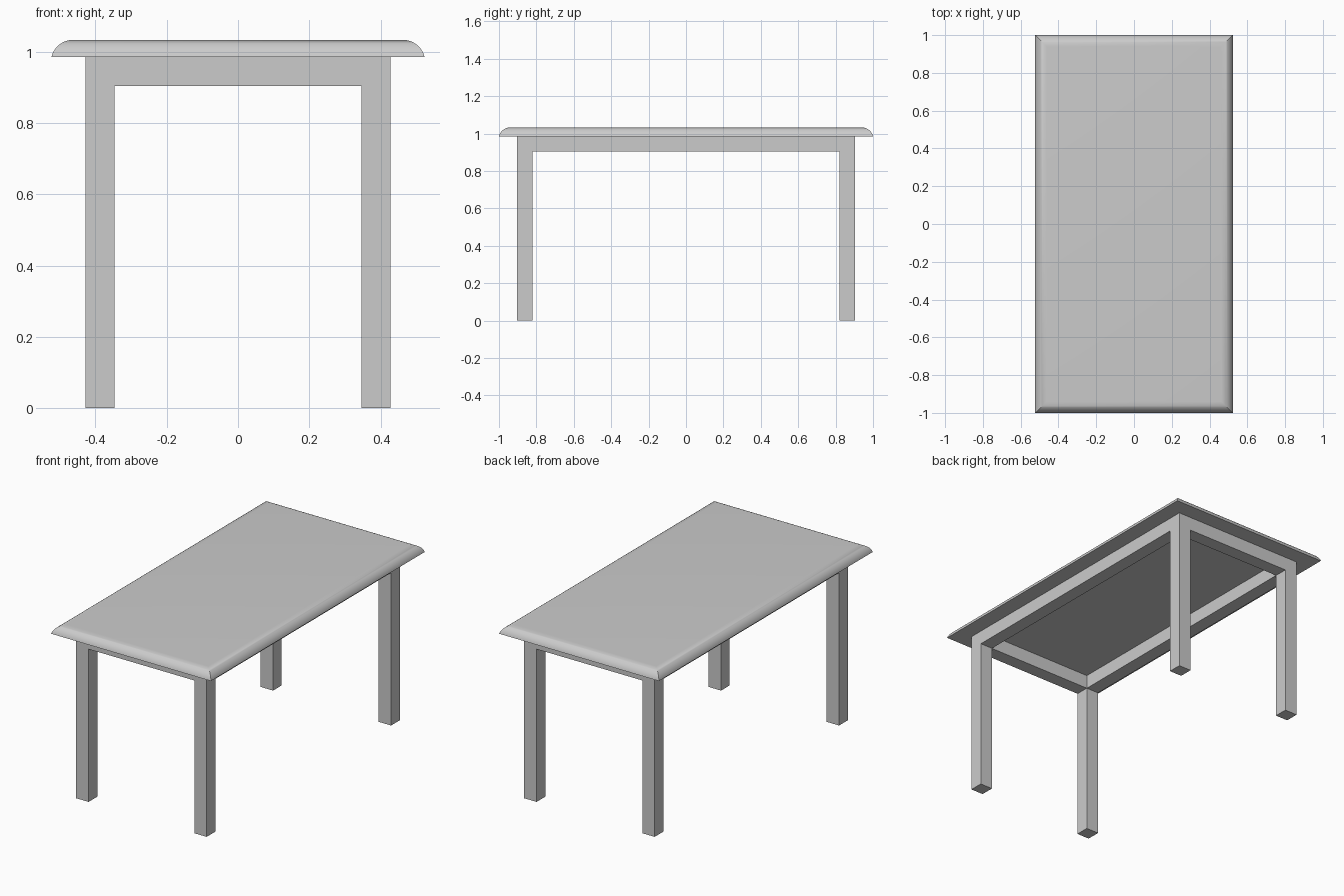
import bpy, bmesh, math

if "Cube" in bpy.data.objects:
    bpy.data.objects.remove(bpy.data.objects["Cube"], do_unlink=True)

HALF_X, HALF_Y = 0.523, 1.0      # table top half size
UNDERSIDE, TOP = 0.985, 1.033    # table top heights
LEG_X, LEG_Y = 0.427, 0.903      # outer faces of the legs
LEG = 0.081                      # leg and apron thickness
APRON_BOTTOM = 0.904
ROUND = 0.062                    # radius of the table top edge

grey = bpy.data.materials.new("plain grey")
grey.use_nodes = True
COLOUR = (0.6, 0.6, 0.6, 1)
grey.diffuse_color = COLOUR
grey.node_tree.nodes["Principled BSDF"].inputs["Base Color"].default_value = COLOUR


def add_object(name, bm):
    bmesh.ops.recalc_face_normals(bm, faces=bm.faces)
    mesh = bpy.data.meshes.new(name)
    bm.to_mesh(mesh)
    bm.free()
    mesh.materials.append(grey)
    obj = bpy.data.objects.new(name, mesh)
    bpy.context.collection.objects.link(obj)
    return obj


def extrude_down(bm, faces, z):
    """Extrude faces as one region to height z and return the new end faces."""
    geom = bmesh.ops.extrude_face_region(bm, geom=faces)["geom"]
    bmesh.ops.delete(bm, geom=faces, context="FACES")
    for v in geom:
        if isinstance(v, bmesh.types.BMVert):
            v.co.z = z
    return [f for f in geom if isinstance(f, bmesh.types.BMFace)]


# Table top: rectangular rings stacked along a rounded profile, mitred corners
bm = bmesh.new()
STEPS = 10
start = math.asin((ROUND - (TOP - UNDERSIDE)) / ROUND)
rings = []
for i in range(STEPS + 1):
    a = start + (math.pi / 2 - start) * i / STEPS
    inset = ROUND * (math.cos(start) - math.cos(a))
    z = TOP - ROUND * (1 - math.sin(a))
    x, y = HALF_X - inset, HALF_Y - inset
    rings.append([bm.verts.new((sx * x, sy * y, z))
                  for sx, sy in ((-1, -1), (1, -1), (1, 1), (-1, 1))])
for low, high in zip(rings, rings[1:]):
    for k in range(4):
        n = (k + 1) % 4
        bm.faces.new((low[k], low[n], high[n], high[k]))
bm.faces.new(rings[0])
bm.faces.new(rings[-1])
table_top = add_object("table_top", bm)
bpy.context.view_layer.objects.active = table_top
table_top.select_set(True)
bpy.ops.object.shade_smooth_by_angle(angle=math.radians(30))

# Frame: apron ring pulled down from the table top, legs pulled from its corners
bm = bmesh.new()
xs = (-LEG_X, LEG - LEG_X, LEG_X - LEG, LEG_X)
ys = (-LEG_Y, LEG - LEG_Y, LEG_Y - LEG, LEG_Y)
grid = [[bm.verts.new((x, y, UNDERSIDE)) for y in ys] for x in xs]
ring = [bm.faces.new((grid[i][j], grid[i + 1][j], grid[i + 1][j + 1], grid[i][j + 1]))
        for i in range(3) for j in range(3) if (i, j) != (1, 1)]
bottoms = extrude_down(bm, ring, APRON_BOTTOM)
for face in bottoms:
    c = face.calc_center_median()
    if abs(c.x) > LEG_X - LEG and abs(c.y) > LEG_Y - LEG:
        extrude_down(bm, [face], 0)
add_object("apron_and_legs", bm)
